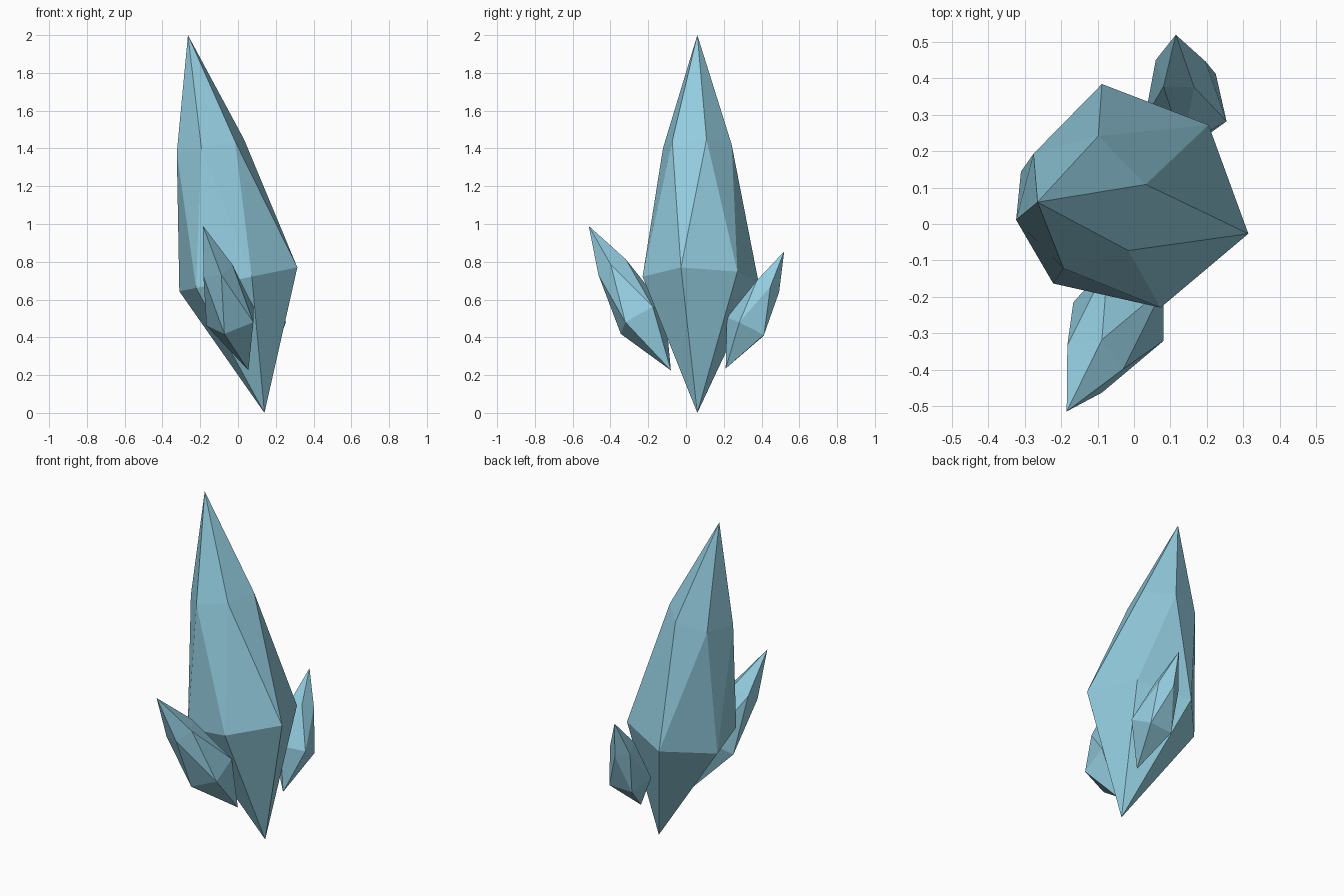
import bpy
import bmesh
from math import cos, sin, radians, tau
from mathutils import Vector

cube = bpy.data.objects.get("Cube")
if cube:
    bpy.data.objects.remove(cube, do_unlink=True)

# Single pale blue crystal material
crystal_blue = bpy.data.materials.new("pale_crystal_blue")
crystal_blue.use_nodes = True
colour = (0.29, 0.60, 0.73, 1)
crystal_blue.diffuse_color = colour
crystal_blue.node_tree.nodes["Principled BSDF"].inputs["Base Color"].default_value = colour


def make_crystal(name, base, tip, lower_radii, upper_radius, phase):
    """Pointed shard: two rings square to the axis, the upper one turned half a side."""
    base, tip = Vector(base), Vector(tip)
    axis = (tip - base).normalized()
    u = Vector((1, 0, 0))
    u = (u - axis * u.dot(axis)).normalized()
    v = axis.cross(u)
    sides = len(lower_radii)
    bm = bmesh.new()

    def ring(fraction, radii, start):
        centre = base.lerp(tip, fraction)
        angles = [start + tau * i / sides for i in range(sides)]
        return [bm.verts.new(centre + r * (u * cos(a) + v * sin(a)))
                for r, a in zip(radii, angles)]

    start = radians(phase)
    lower = ring(0.353, lower_radii, start)
    upper = ring(0.706, [upper_radius] * sides, start + tau / sides / 2)
    bottom, top = bm.verts.new(base), bm.verts.new(tip)
    for i in range(sides):
        j = (i + 1) % sides
        bm.faces.new((bottom, lower[j], lower[i]))
        bm.faces.new((lower[i], lower[j], upper[i]))
        bm.faces.new((lower[j], upper[j], upper[i]))
        bm.faces.new((upper[i], upper[j], top))
    bmesh.ops.recalc_face_normals(bm, faces=bm.faces)
    mesh = bpy.data.meshes.new(name)
    bm.to_mesh(mesh)
    bm.free()
    mesh.materials.append(crystal_blue)
    obj = bpy.data.objects.new(name, mesh)
    bpy.context.collection.objects.link(obj)
    return obj


# Tall six-sided shard
make_crystal("main_crystal", (0.14, 0.06, 0), (-0.265, 0.06, 2),
             [0.335, 0.3, 0.336, 0.325, 0.316, 0.3], 0.188, -15)

# Small five-sided shards leaning outwards
make_crystal("front_crystal", (0.055, -0.08, 0.225), (-0.185, -0.515, 0.99),
             [0.142] * 5, 0.088, -36)
make_crystal("back_crystal", (0.155, 0.21, 0.235), (0.115, 0.52, 0.855),
             [0.122, 0.132, 0.12, 0.115, 0.115], 0.072, -21.5)
